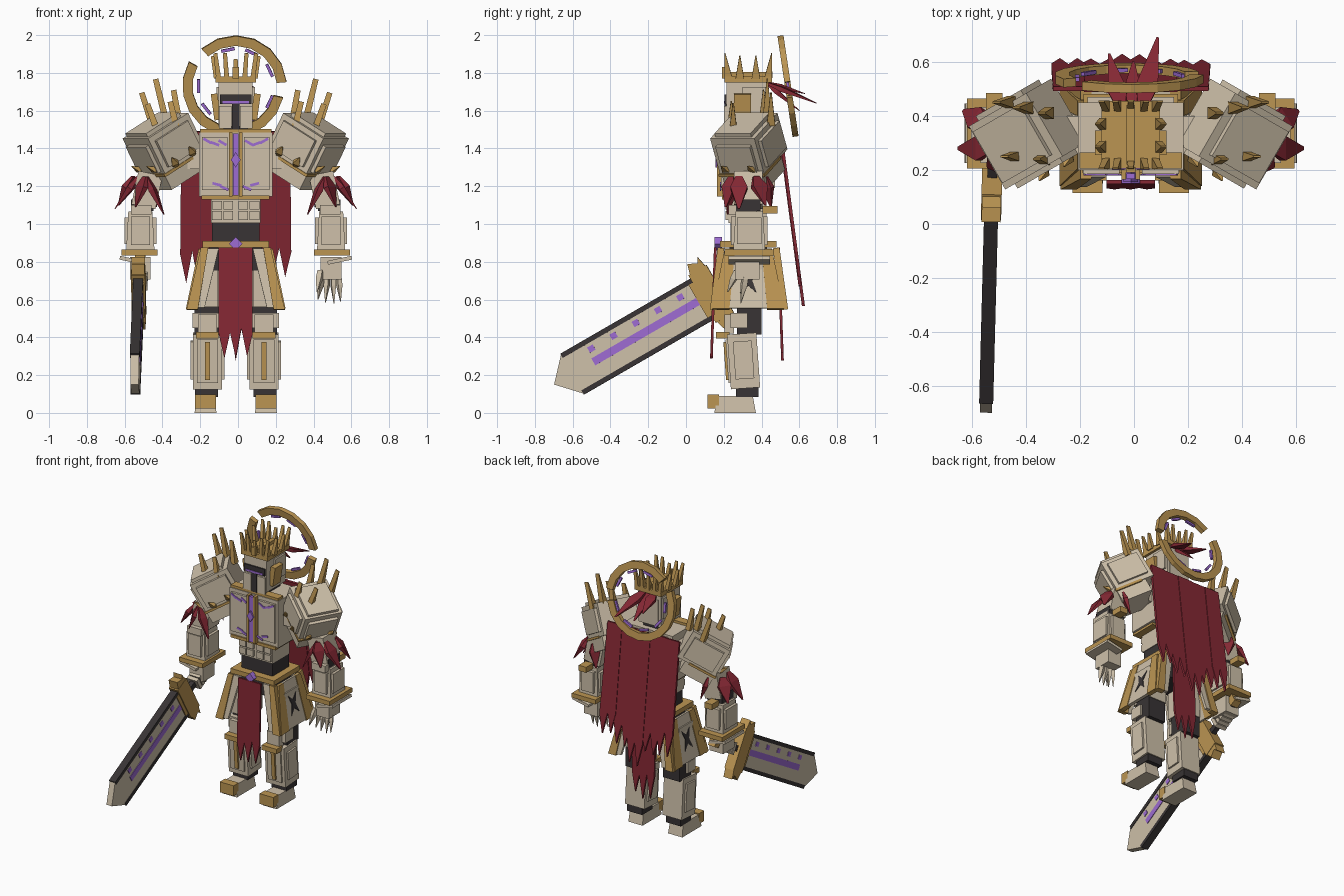
import bpy, bmesh, math, random
from mathutils import Matrix, Vector, Euler

random.seed(4)
R = math.radians
T = Matrix.Translation
CX = -0.012
MID = T((CX, 0, 0))
SIDES = [("left", MID), ("right", MID @ Matrix.Diagonal((-1, 1, 1, 1)))]


def material(name, rgb):
    m = bpy.data.materials.new(name)
    m.diffuse_color = (*rgb, 1)
    return m


BONE = material("bone plate", (0.62, 0.53, 0.40))
GOLD = material("old gold", (0.50, 0.30, 0.085))
RED = material("crimson cloth", (0.235, 0.021, 0.034))
DARK = material("charcoal", (0.040, 0.034, 0.035))
GLOW = material("violet glow", (0.34, 0.15, 0.65))


def finish(name, bm, mat, M):
    bm.transform(M)
    bmesh.ops.recalc_face_normals(bm, faces=bm.faces)
    me = bpy.data.meshes.new(name)
    bm.to_mesh(me)
    bm.free()
    me.materials.append(mat)
    bpy.context.collection.objects.link(bpy.data.objects.new(name, me))


def box(name, c, s, mat, M=MID, rot=(0, 0, 0), top=(1, 1)):
    """Box with centre, size, rotation in degrees and a top taper."""
    bm = bmesh.new()
    bmesh.ops.create_cube(bm, size=1)
    for v in bm.verts:
        k = top if v.co.z > 0 else (1, 1)
        v.co = Vector((v.co.x * s[0] * k[0], v.co.y * s[1] * k[1], v.co.z * s[2]))
    finish(name, bm, mat, M @ T(c) @ Euler([R(a) for a in rot]).to_matrix().to_4x4())


def prism(name, pts, depth, mat, M=MID):
    """Outline in x and z, thickened along y."""
    bm = bmesh.new()
    f = bm.faces.new([bm.verts.new((x, -depth / 2, z)) for x, z in pts])
    new = bmesh.ops.extrude_face_region(bm, geom=[f])["geom"]
    bmesh.ops.translate(bm, vec=(0, depth, 0), verts=[v for v in new if isinstance(v, bmesh.types.BMVert)])
    finish(name, bm, mat, M)


def spike(name, a, b, w, t, mat, M=MID, mid=0.35, base=0.4):
    """Kite-shaped blade from a to b."""
    a, b = Vector(a), Vector(b)
    L = (b - a).length
    bm = bmesh.new()
    rings = [[bm.verts.new((x * w * k / 2, y * t * k / 2, z * L)) for x, y in ((-1, -1), (1, -1), (1, 1), (-1, 1))]
             for z, k in ((0, base), (mid, 1), (1, 0.12))]
    for lo, hi in zip(rings, rings[1:]):
        for i in range(4):
            bm.faces.new((lo[i], lo[i - 1], hi[i - 1], hi[i]))
    bm.faces.new(rings[0])
    bm.faces.new(rings[-1])
    finish(name, bm, mat, M @ T(a) @ (b - a).to_track_quat('Z', 'Y').to_matrix().to_4x4())


def cloth(name, top, bottom, h, teeth, depth, M, cut=0.16):
    """Hanging cloth with a ragged lower edge."""
    pts = [(-top, 0), (top, 0)]
    for i in range(2 * teeth + 1):
        x = bottom * (1 - i / teeth)
        pts.append((x, -h + (random.uniform(0, 0.07) if i % 2 else cut + random.uniform(0, 0.05))))
    prism(name, pts, depth, RED, M)


# Head and helmet
box("neck", (0, 0.33, 1.50), (0.13, 0.16, 0.10), DARK)
box("helmet", (0, 0.325, 1.64), (0.18, 0.22, 0.25), BONE)
box("helmet_back", (0, 0.42, 1.62), (0.14, 0.04, 0.18), BONE)
box("visor_slit", (0, 0.213, 1.66), (0.165, 0.016, 0.05), DARK)
box("visor_bar", (0, 0.212, 1.57), (0.04, 0.018, 0.14), DARK)
box("visor_glow", (0, 0.204, 1.645), (0.14, 0.006, 0.014), GLOW)
for n, M in SIDES:
    box(n + "_cheek_plate", (0.056, 0.207, 1.565), (0.065, 0.014, 0.12), BONE, M)
    box(n + "_ear_guard", (0.105, 0.30, 1.62), (0.035, 0.09, 0.14), GOLD, M, (0, 8, 0))
    box(n + "_helmet_side", (0.094, 0.36, 1.65), (0.016, 0.12, 0.15), BONE, M)
# Crown of flat wedge points
box("crown_band", (0, 0.33, 1.765), (0.215, 0.25, 0.032), GOLD)
box("brow_gem_mount", (0, 0.20, 1.80), (0.035, 0.02, 0.06), GOLD)
box("crown_ridge", (0, 0.33, 1.79), (0.03, 0.22, 0.03), GOLD)
for y, tilt in ((0.215, 8), (0.445, -8)):
    for x in (-0.095, -0.05, 0, 0.05, 0.095):
        h = 0.13 - 0.03 * (x == 0)
        box("crown_point", (x * 1.05, y, 1.775 + h / 2), (0.026, 0.04, h), GOLD, rot=(tilt, x * 80, 0), top=(0.8, 0.12))
for n, M in SIDES:
    for y in (0.285, 0.37):
        box(n + "_crown_point", (0.112, y, 1.83), (0.026, 0.045, 0.12), GOLD, M, (0, 9, 0), (0.8, 0.12))
# Plume blades
for x, y, z, w in ((-0.08, 0.63, 1.69, 0.07), (0.10, 0.69, 1.64, 0.08), (0.01, 0.60, 1.60, 0.07)):
    spike("plume_blade", (x * 0.4, 0.42, 1.75), (x, y, z), w, 0.025, RED)

# Broken halo with glowing dashes
HALO = T((CX, 0.54, 1.73)) @ Matrix.Rotation(R(8.5), 4, 'X')
for a0, a1, off in ((5, 132, 0), (151, 347, -0.012)):
    n = round((a1 - a0) / 20)
    ang = [R(a0 + (a1 - a0) * i / n) for i in range(n + 1)]
    pts = [(off + 0.27 * math.cos(a), 0.27 * math.sin(a)) for a in ang]
    pts += [(off + 0.218 * math.cos(a), 0.218 * math.sin(a)) for a in reversed(ang)]
    prism("halo_arc", pts, 0.032, GOLD, HALO)
for a in (25, 65, 102, 180, 218, 256, 294, 335):
    box("halo_dash", (0.198, 0, 0), (0.016, 0.014, 0.072), GLOW, HALO @ Matrix.Rotation(R(-a), 4, 'Y'))

# Torso
box("chest", (0, 0.325, 1.315), (0.39, 0.25, 0.34), BONE)
box("chest_back_plate", (0, 0.455, 1.33), (0.32, 0.03, 0.28), BONE)
box("collar", (0, 0.235, 1.49), (0.38, 0.06, 0.025), GOLD)
box("chest_lower_trim", (0, 0.29, 1.14), (0.36, 0.20, 0.022), GOLD)
box("chest_glow", (0, 0.177, 1.315), (0.03, 0.02, 0.33), GLOW)
prism("chest_gem", [(-0.026, 1.34), (0, 1.30), (0.026, 1.34), (0, 1.38)], 0.05, GLOW, T((CX, 0.18, 0)))
box("abdomen", (0, 0.325, 1.07), (0.26, 0.20, 0.13), BONE)
box("waist", (0, 0.33, 0.96), (0.25, 0.19, 0.13), DARK)
box("belt", (0, 0.33, 0.892), (0.35, 0.30, 0.034), GOLD)
prism("belt_gem", [(-0.035, 0.895), (0, 0.86), (0.035, 0.895), (0, 0.93)], 0.04, GLOW, T((CX, 0.17, 0)))
box("pelvis", (0, 0.33, 0.82), (0.28, 0.20, 0.13), DARK)
for n, M in SIDES:
    box(n + "_chest_panel", (0.11, 0.194, 1.32), (0.135, 0.02, 0.28), BONE, M)
    box(n + "_chest_bar", (0.026, 0.182, 1.315), (0.018, 0.035, 0.34), GOLD, M)
    k = 1 if n == "left" else -1
    for x, z, a in ((0.07, 1.43, 30 * k), (0.11, 1.425, -20), (0.15, 1.44, -30), (0.06, 1.19, 25 * k), (0.10, 1.21, -15)):
        box(n + "_chest_rune", (x, 0.182, z), (0.048, 0.006, 0.014), GLOW, M, (0, a, 0))
    for x in (0.04, 0.1):
        for z in (1.045, 1.10):
            box(n + "_abdomen_plate", (x, 0.22, z), (0.052, 0.02, 0.045), BONE, M)
    box(n + "_shoulder_joint", (0.24, 0.33, 1.36), (0.14, 0.14, 0.14), BONE, M)

    # Pauldron: stacked tilted plates with gold trim and spikes
    P = M @ T((0.375, 0.335, 1.415)) @ Euler((0, R(29), R(-30))).to_matrix().to_4x4()
    box(n + "_pauldron", (0, 0, 0.01), (0.28, 0.27, 0.22), BONE, P)
    box(n + "_pauldron_top", (0.01, 0, 0.125), (0.23, 0.22, 0.035), BONE, P)
    box(n + "_pauldron_front", (0, -0.14, 0.01), (0.22, 0.03, 0.16), BONE, P)
    box(n + "_pauldron_rear", (0, 0.14, 0.01), (0.22, 0.03, 0.16), BONE, P)
    box(n + "_pauldron_outer", (0.145, 0, 0), (0.03, 0.21, 0.16), BONE, P)
    box(n + "_pauldron_trim", (0.05, 0, -0.10), (0.20, 0.28, 0.016), GOLD, P)
    box(n + "_pauldron_lame", (0.03, 0, -0.145), (0.22, 0.25, 0.09), BONE, P)
    for y in (-0.08, 0.08):
        spike(n + "_trim_spike", (0.14, y, -0.08), (0.19, y, -0.02), 0.04, 0.03, GOLD, P)
    for x in (-0.06, 0.06):
        spike(n + "_trim_spike", (x, -0.14, -0.09), (x + 0.02, -0.17, -0.03), 0.04, 0.03, GOLD, P)
    for x, y, z, h, a in ((0.315, 0.41, 1.63, 0.16, 10), (0.40, 0.43, 1.67, 0.20, 14), (0.47, 0.45, 1.61, 0.18, 18),
                          (0.33, 0.24, 1.58, 0.14, 14), (0.44, 0.25, 1.56, 0.16, 20)):
        box(n + "_pauldron_spike", (x, y, z), (0.034, 0.045, h), GOLD, M, (0, a, 0), (0.85, 0.15))

    # Arm
    box(n + "_upper_arm", (0.47, 0.33, 1.18), (0.13, 0.15, 0.18), BONE, M, (0, -12, 0))
    box(n + "_elbow", (0.495, 0.33, 1.10), (0.12, 0.13, 0.06), DARK, M)
    box(n + "_elbow_guard", (0.505, 0.445, 1.075), (0.06, 0.08, 0.04), GOLD, M)
    box(n + "_forearm", (0.505, 0.335, 0.96), (0.15, 0.17, 0.21), BONE, M, top=(0.85, 0.85))
    box(n + "_forearm_plate", (0.505, 0.335, 0.965), (0.17, 0.13, 0.14), BONE, M)
    box(n + "_forearm_front", (0.505, 0.335, 0.965), (0.10, 0.195, 0.15), BONE, M)
    box(n + "_forearm_cap", (0.50, 0.30, 1.075), (0.11, 0.15, 0.05), BONE, M)
    box(n + "_cuff", (0.51, 0.335, 0.85), (0.19, 0.26, 0.032), GOLD, M)
    box(n + "_cuff_flare", (0.55, 0.335, 0.808), (0.13, 0.22, 0.02), BONE, M, (0, -12, 0))
    box(n + "_hand", (0.505, 0.325, 0.765), (0.11, 0.13, 0.12), BONE, M)
    # Red feathers under the pauldron
    for x, y, x2, y2, z2, w in ((0.47, 0.25, 0.38, 0.22, 1.05, 0.06), (0.48, 0.24, 0.53, 0.21, 1.09, 0.08), (0.52, 0.28, 0.64, 0.28, 1.08, 0.09),
                                (0.54, 0.37, 0.62, 0.42, 1.10, 0.09), (0.46, 0.42, 0.42, 0.45, 1.09, 0.07)):
        spike(n + "_arm_feather", (x, y, 1.25), (x2, y2, z2), w, 0.03, RED, M)

    # Leg
    box(n + "_thigh", (0.145, 0.325, 0.68), (0.14, 0.16, 0.24), BONE, M)
    box(n + "_thigh_plate", (0.15, 0.245, 0.66), (0.11, 0.025, 0.20), BONE, M)
    box(n + "_knee_joint", (0.15, 0.335, 0.50), (0.135, 0.13, 0.17), DARK, M)
    box(n + "_knee_side", (0.16, 0.28, 0.49), (0.14, 0.09, 0.08), BONE, M)
    box(n + "_knee_guard", (0.15, 0.23, 0.47), (0.10, 0.05, 0.10), BONE, M)
    box(n + "_knee_trim", (0.15, 0.195, 0.412), (0.12, 0.07, 0.035), GOLD, M)
    box(n + "_shin", (0.15, 0.305, 0.275), (0.155, 0.155, 0.29), BONE, M, (4, 0, 0))
    box(n + "_shin_side", (0.15, 0.305, 0.28), (0.18, 0.10, 0.20), BONE, M, (4, 0, 0))
    box(n + "_shin_front", (0.15, 0.232, 0.275), (0.11, 0.03, 0.23), BONE, M, (4, 0, 0))
    box(n + "_shin_strip", (0.15, 0.215, 0.275), (0.028, 0.02, 0.20), GOLD, M, (4, 0, 0))
    box(n + "_ankle", (0.155, 0.325, 0.115), (0.12, 0.12, 0.06), DARK, M)
    box(n + "_foot", (0.16, 0.26, 0.045), (0.115, 0.22, 0.09), BONE, M, top=(0.9, 0.85))
    box(n + "_toe_cap", (0.16, 0.145, 0.06), (0.11, 0.06, 0.075), GOLD, M)

    # Flared skirt plates: front, back and side
    for part, y, tilt in (("front", 0.165, -7), ("back", 0.50, 8)):
        S = M @ T((0.145, y, 0.71)) @ Matrix.Rotation(R(tilt), 4, 'X')
        prism(n + "_skirt_" + part, [(-0.055, 0.16), (0.03, 0.16), (0.095, -0.155), (0.02, -0.155)], 0.02, BONE, S)
        prism(n + "_skirt_trim_" + part, [(0.0, 0.165), (0.04, 0.165), (0.115, -0.165), (0.055, -0.165)], 0.036, GOLD, S)
    S = M @ T((0.215, 0.33, 0.71)) @ Matrix.Rotation(R(-12), 4, 'Y') @ Matrix.Rotation(R(90), 4, 'Z')
    prism(n + "_skirt_side", [(-0.12, 0.16), (0.12, 0.16), (0.17, -0.16), (-0.17, -0.16)], 0.02, BONE, S)
    for k in (-1, 1):
        prism(n + "_skirt_side_trim", [(k * 0.125, 0.16), (k * 0.07, 0.16), (k * 0.10, -0.165), (k * 0.19, -0.165)], 0.03, GOLD, S)
    prism(n + "_skirt_emblem", [(-0.045, 0.06), (0, 0.02), (0.045, 0.06), (0.02, -0.01), (0.045, -0.08), (0, -0.04), (-0.045, -0.08), (-0.02, -0.01)],
          0.028, DARK, S)

# Open left hand fingers
for x, tip, z in ((0.455, 0.435, 0.60), (0.485, 0.475, 0.585), (0.515, 0.52, 0.58), (0.545, 0.555, 0.59)):
    spike("finger", (x, 0.315, 0.72), (tip, 0.29, z), 0.024, 0.03, BONE, base=0.9)
spike("thumb", (0.45, 0.27, 0.75), (0.43, 0.22, 0.64), 0.03, 0.03, BONE, base=0.9)

# Cape of five torn strips, plus front and back cloths
for i in range(5):
    x = -0.23 + 0.115 * i
    C = T((CX + x, 0.50 - 0.004 * (i % 2), 1.49)) @ Matrix.Rotation(R(7.5), 4, 'X')
    cloth("cape_strip", 0.058, 0.064, 0.94 - 0.06 * abs(i - 2), 2, 0.016, C)
cloth("front_cloth", 0.09, 0.09, 0.62, 3, 0.014, T((CX, 0.155, 0.875)) @ Matrix.Rotation(R(-2), 4, 'X'))
cloth("back_cloth", 0.09, 0.09, 0.62, 3, 0.014, T((CX, 0.49, 0.875)) @ Matrix.Rotation(R(2), 4, 'X'))

# Great sword: local x runs from guard to tip
W = T((-0.527, 0.09, 0.605)) @ Matrix.Rotation(R(-91.5), 4, 'Z') @ Matrix.Rotation(R(30), 4, 'Y')
prism("sword_blade", [(0, -0.118), (0.8, -0.118), (0.91, 0), (0.8, 0.118), (0, 0.118)], 0.044, BONE, W)
for k in (-1, 1):
    box("sword_edge", (0.40, 0, k * 0.112), (0.80, 0.052, 0.026), DARK, W)
    box("sword_glow", (0.34, k * 0.023, 0), (0.66, 0.006, 0.042), GLOW, W)
    for i in range(5):
        box("sword_rune", (0.10 + i * 0.136, k * 0.023, 0.066), (0.034, 0.006, 0.032), GLOW, W)
    prism("guard_horn", [(-0.10, k * 0.13), (0.0, k * 0.13), (-0.02, k * 0.20), (-0.07, k * 0.175), (-0.085, k * 0.205)], 0.07, GOLD, W)
box("sword_guard", (-0.05, 0, 0), (0.11, 0.075, 0.29), GOLD, W)
box("sword_guard_collar", (0.0, 0, 0), (0.06, 0.06, 0.20), GOLD, W)
box("sword_grip", (-0.22, 0, 0), (0.30, 0.035, 0.04), DARK, W)
box("sword_pommel", (-0.37, 0, 0), (0.05, 0.055, 0.07), GOLD, W)
for i in range(4):
    box("grip_finger", (-0.18 - i * 0.032, 0, -0.005), (0.026, 0.085, 0.085), BONE, W)
